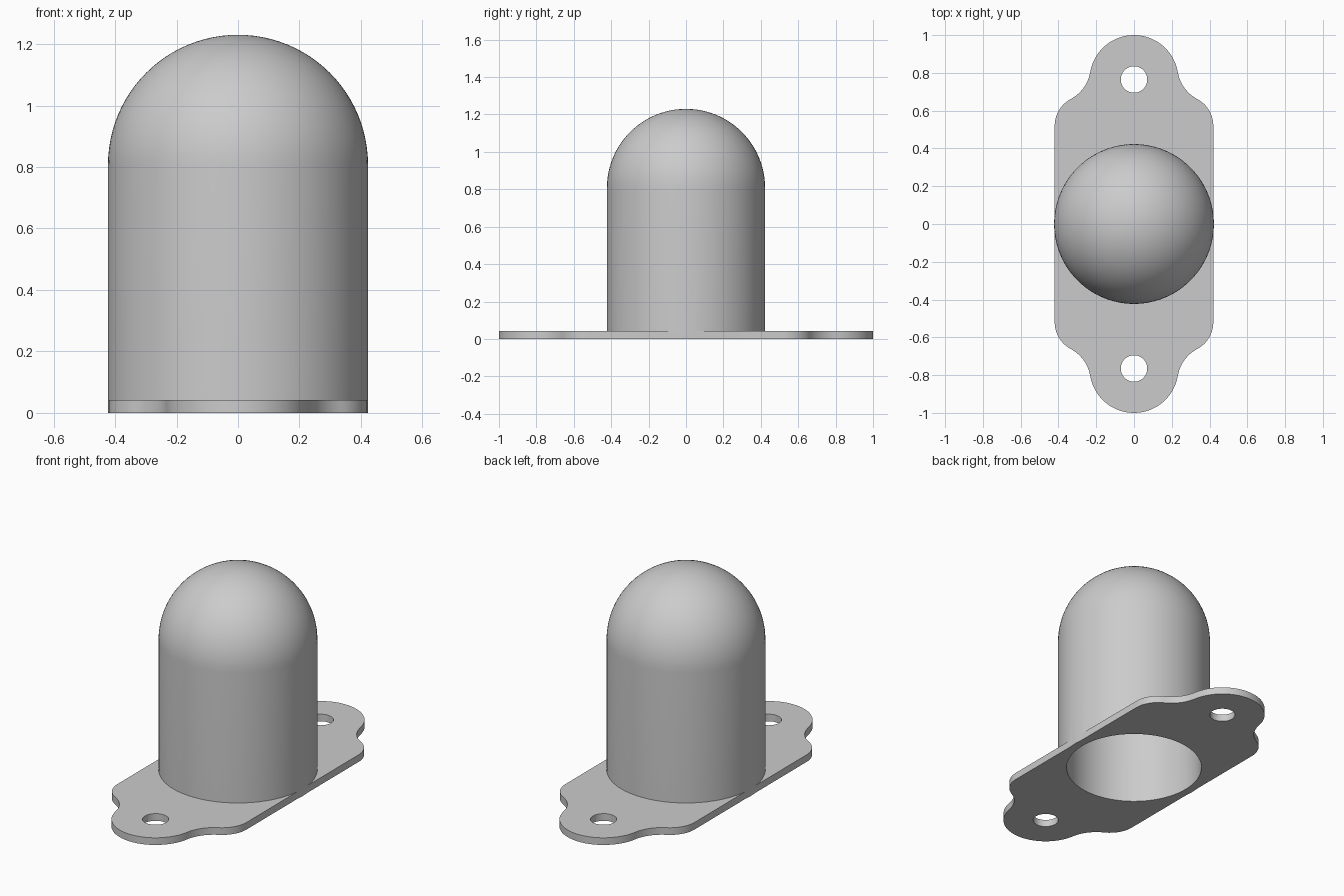
import bpy, bmesh, math
from math import sin, cos, pi, radians

cube = bpy.data.objects.get("Cube")
if cube:
    bpy.data.objects.remove(cube, do_unlink=True)

PLATE_H = 0.042
OUTER_R, INNER_R = 0.423, 0.375
DOME_Z = 0.807
HOLE_Y, HOLE_R = 0.765, 0.07

metal = bpy.data.materials.new("light_grey")
grey = (0.6, 0.6, 0.6, 1)
metal.use_nodes = True
metal.diffuse_color = grey
metal.node_tree.nodes["Principled BSDF"].inputs["Base Color"].default_value = grey


def finish(name, bm):
    bmesh.ops.recalc_face_normals(bm, faces=bm.faces)
    mesh = bpy.data.meshes.new(name)
    bm.to_mesh(mesh)
    bm.free()
    mesh.materials.append(metal)
    ob = bpy.data.objects.new(name, mesh)
    bpy.context.collection.objects.link(ob)
    return ob


def prism(name, points, z0, z1):
    bm = bmesh.new()
    face = bm.faces.new([bm.verts.new((x, y, z0)) for x, y in points])
    top = bmesh.ops.extrude_face_region(bm, geom=[face])["geom"]
    verts = [v for v in top if isinstance(v, bmesh.types.BMVert)]
    bmesh.ops.translate(bm, verts=verts, vec=(0, 0, z1 - z0))
    return finish(name, bm)


def arc(cx, cy, r, a0, a1, n):
    angles = [radians(a0 + (a1 - a0) * i / n) for i in range(n + 1)]
    return [(cx + r * cos(a), cy + r * sin(a)) for a in angles]


def domed_cylinder(name, r, z0, segments=96, rings=24):
    # Closed solid: flat bottom, straight wall and hemispherical top
    bm = bmesh.new()
    profile = [(r, z0)] + arc(0, DOME_Z, r, 0, 90, rings)[:-1]
    loops = [[bm.verts.new((rad * cos(2 * pi * i / segments), rad * sin(2 * pi * i / segments), z))
              for i in range(segments)] for rad, z in profile]
    tip = bm.verts.new((0, 0, DOME_Z + r))
    bm.faces.new(loops[0])
    for i in range(segments):
        j = (i + 1) % segments
        for low, high in zip(loops, loops[1:]):
            bm.faces.new((low[i], low[j], high[j], high[i]))
        bm.faces.new((loops[-1][i], loops[-1][j], tip))
    return finish(name, bm)


# Flange outline: rounded shoulder, concave neck, round ear; mirrored to all quarters
quarter = arc(0.26, 0.52, 0.16, 0, 62, 12)
quarter += arc(0.429, 0.838, 0.2, 242, 189.7, 12)[1:]
quarter += arc(0, HOLE_Y, 0.235, 9.7, 90, 16)[1:]
half = quarter + [(-x, y) for x, y in quarter[-2::-1]]
outline = half + [(-x, -y) for x, y in half]

housing = prism("domed_housing_with_flange", outline, 0, PLATE_H)

# Outer dome joined on, inner cavity and bolt holes cut away
tools = [(domed_cylinder("outer_dome", OUTER_R, 0), "UNION"),
         (domed_cylinder("cavity_cutter", INNER_R, -0.1), "DIFFERENCE")]
for side in (-1, 1):
    circle = arc(0, side * HOLE_Y, HOLE_R, 0, 360, 40)[:-1]
    tools.append((prism("bolt_hole_cutter", circle, -0.1, 0.2), "DIFFERENCE"))
for tool, operation in tools:
    mod = housing.modifiers.new(operation.lower(), "BOOLEAN")
    mod.object, mod.operation, mod.solver = tool, operation, "EXACT"

for ob in bpy.context.selected_objects:
    ob.select_set(False)
bpy.context.view_layer.objects.active = housing
housing.select_set(True)
for mod in list(housing.modifiers):
    bpy.ops.object.modifier_apply(modifier=mod.name)
for tool, operation in tools:
    bpy.data.objects.remove(tool, do_unlink=True)
bpy.ops.object.shade_smooth_by_angle(angle=radians(30))
